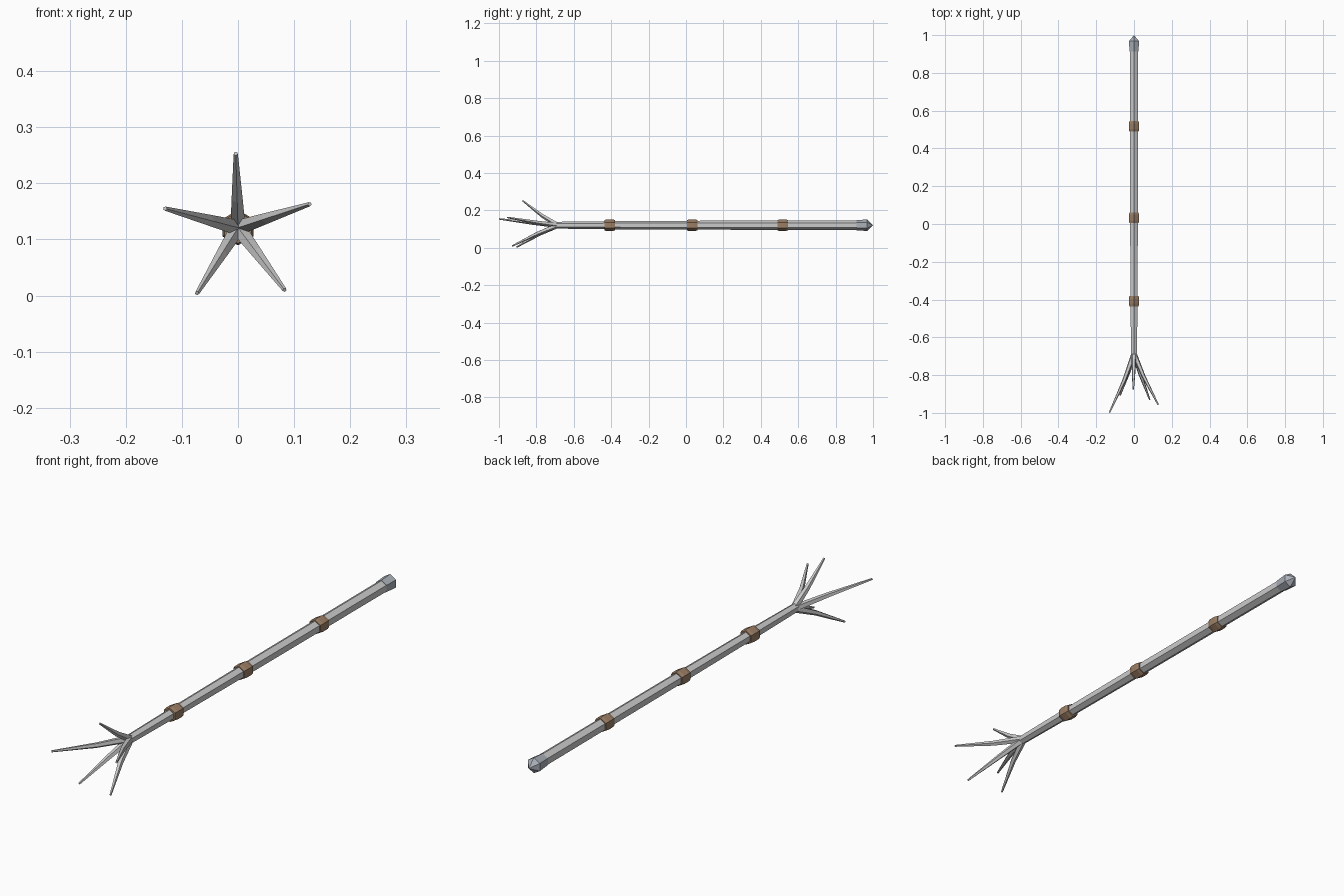
import bpy, bmesh, math
from mathutils import Vector

if "Cube" in bpy.data.objects:
    bpy.data.objects.remove(bpy.data.objects["Cube"])

AXIS_Z = 0.121  # height of the shaft's centre line


def material(name, rgb):
    m = bpy.data.materials.new(name)
    m.diffuse_color = (*rgb, 1)
    m.use_nodes = True
    m.node_tree.nodes["Principled BSDF"].inputs["Base Color"].default_value = m.diffuse_color
    return m


def loft(name, path, sides, ref, mat=None):
    """Flat-faced tube through (point, radius) pairs; one corner points at ref."""
    bm = bmesh.new()
    pts = [Vector(p) for p, _ in path]
    rings = []
    for i, (_, r) in enumerate(path):
        d = (pts[min(i + 1, len(pts) - 1)] - pts[max(i - 1, 0)]).normalized()
        u = (ref - d * ref.dot(d)).normalized()
        v = d.cross(u)
        angles = [2 * math.pi * k / sides for k in range(sides)]
        rings.append([bm.verts.new(pts[i] + r * (math.cos(a) * u + math.sin(a) * v))
                      for a in angles])
    for a, b in zip(rings, rings[1:]):
        for k in range(sides):
            n = (k + 1) % sides
            bm.faces.new((a[k], a[n], b[n], b[k]))
    bm.faces.new(rings[0][::-1])
    bm.faces.new(rings[-1])
    bmesh.ops.remove_doubles(bm, verts=bm.verts, dist=1e-5)
    bmesh.ops.recalc_face_normals(bm, faces=bm.faces)
    me = bpy.data.meshes.new(name)
    bm.to_mesh(me)
    bm.free()
    ob = bpy.data.objects.new(name, me)
    bpy.context.collection.objects.link(ob)
    if mat:
        me.materials.append(mat)
    return ob


def along_y(profile):
    return [((0, y, AXIS_Z), r) for y, r in profile]


UP, FRONT = Vector((0, 0, 1)), Vector((0, -1, 0))
leather = material("leather", (0.33, 0.21, 0.13))
steel = material("steel", (0.40, 0.43, 0.48))

# Hexagonal shaft, slightly thinner toward the prongs
loft("shaft", along_y([(-0.71, 0.018), (-0.4, 0.0215), (0.1, 0.024), (0.95, 0.0255)]), 6, UP)

# Barrel-shaped grip bands
for i, y in enumerate((-0.408, 0.033, 0.517)):
    loft(f"band_{i + 1}", along_y([(y - 0.028, 0.028), (y - 0.014, 0.0315),
                                   (y + 0.014, 0.0315), (y + 0.028, 0.028)]), 6, UP, leather)

# Pointed end cap
loft("end_cap", along_y([(0.912, 0.027), (0.968, 0.031), (1.0, 0.000001)]), 6, UP, steel)

# Five tapered, slightly flared prongs
tips = [(-0.004, -0.874, 0.253), (0.128, -0.956, 0.163), (0.083, -0.930, 0.010),
        (-0.073, -0.906, 0.004), (-0.130, -0.999, 0.155)]
for i, tip in enumerate(tips):
    t = Vector(tip)
    base = Vector((0, -0.685, AXIS_Z))
    out = Vector((t.x, 0, t.z - AXIS_Z)).normalized()
    mid = base.lerp(t, 0.45) - out * 0.007
    loft(f"prong_{i + 1}", [(base, 0.0145), (mid, 0.0105), (t, 0.004)], 5, FRONT)
